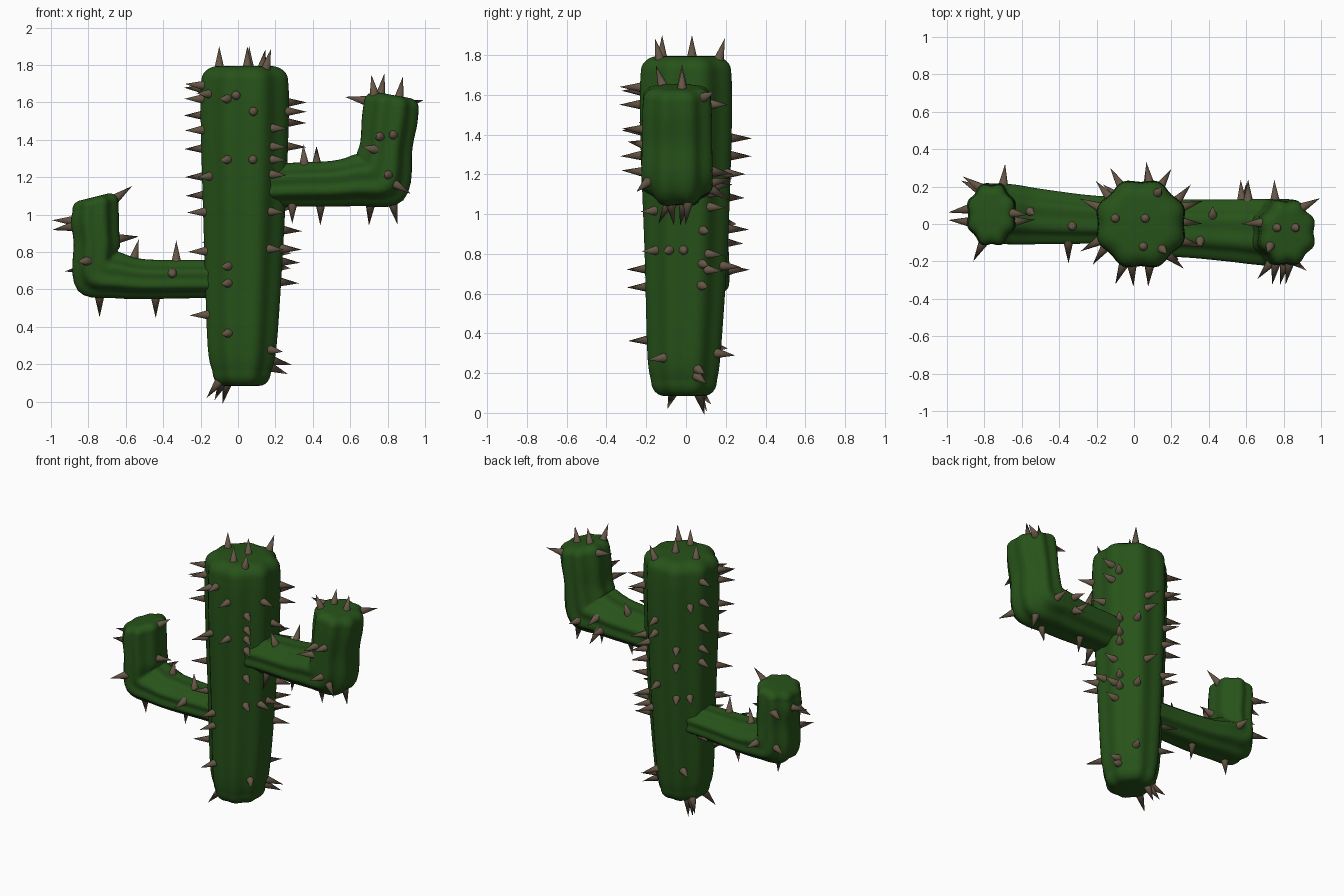
import bpy, bmesh, math
from mathutils import Vector
from mathutils.bvhtree import BVHTree

def material(name, col):
    m = bpy.data.materials.new(name)
    m.diffuse_color = (*col, 1)
    return m

GREEN = material("cactus_green", (0.02, 0.085, 0.01))
BROWN = material("spine_brown", (0.13, 0.092, 0.06))
SEG, LOBES = 64, 8

def finish(bm, name, mat, angle):
    me = bpy.data.meshes.new(name)
    bm.to_mesh(me)
    ob = bpy.data.objects.new(name, me)
    bpy.context.collection.objects.link(ob)
    me.materials.append(mat)
    bpy.ops.object.select_all(action='DESELECT')
    ob.select_set(True)
    bpy.context.view_layer.objects.active = ob
    bpy.ops.object.shade_smooth_by_angle(angle=math.radians(angle))
    return ob

def catmull(rows, steps):
    out = []
    for i in range(len(rows) - 1):
        p = [rows[max(0, min(len(rows) - 1, i + k))] for k in (-1, 0, 1, 2)]
        for s in range(steps):
            t = s / steps
            out.append([0.5 * (2*b + (c-a)*t + (2*a-5*b+4*c-d)*t*t + (3*b-a-3*c+d)*t**3)
                        for a, b, c, d in zip(*p)])
    return out + [list(rows[-1])]

# Ribbed stem swept in the xz plane; row = x, y, z, heading, in-plane radius, y radius
def stem(name, rows, cap, depth):
    path = catmull(rows, 5)
    rings = []
    def rounded(row, sign):
        res = []
        for k in range(1, 7):
            a = math.radians(15 * k)
            r = list(row)
            h = math.radians(r[3])
            r[0] += sign * cap * math.sin(a) * math.cos(h)
            r[2] += sign * cap * math.sin(a) * math.sin(h)
            shrink = 1 - 0.4 * (1 - math.cos(a))
            r[4] *= shrink
            r[5] *= shrink
            res.append(r)
        return res
    rings = rounded(path[0], -1)[::-1] + path + rounded(path[-1], 1)
    bm = bmesh.new()
    loops = []
    for x, y, z, h, ra, rb in rings:
        h = math.radians(h)
        n = Vector((math.sin(h), 0, -math.cos(h)))
        loop = []
        for i in range(SEG):
            t = 2 * math.pi * i / SEG
            f = 1 - depth * (0.5 + 0.5 * math.cos(LOBES * t))
            loop.append(bm.verts.new(Vector((x, y, z)) + n * ra * f * math.cos(t)
                                     + Vector((0, rb * f * math.sin(t), 0))))
        loops.append(loop)
    for a, b in zip(loops, loops[1:]):
        for i in range(SEG):
            j = (i + 1) % SEG
            bm.faces.new((a[i], a[j], b[j], b[i]))
    for loop in (loops[0], loops[-1]):
        c = bm.verts.new(sum((v.co for v in loop), Vector()) / SEG)
        for i in range(SEG):
            bm.faces.new((loop[i], loop[(i + 1) % SEG], c))
    bmesh.ops.recalc_face_normals(bm, faces=bm.faces)
    tree = BVHTree.FromBMesh(bm)
    finish(bm, name, GREEN, 60)
    return tree

# Cone spines, each growing from the nearest surface point toward its tip
def spines(name, tree, tips, length=0.105):
    bm = bmesh.new()
    for tip in tips:
        tip = Vector(tip)
        base = tree.find_nearest(tip)[0]
        d = (tip - base).normalized()
        new = bmesh.ops.create_cone(bm, cap_ends=True, segments=12, radius1=0.027,
                                    radius2=0, depth=length + 0.015)["verts"]
        q = d.to_track_quat('Z', 'Y')
        for v in new:
            v.co = q @ v.co + base + d * (length - 0.015) / 2
    bmesh.ops.remove_doubles(bm, verts=bm.verts, dist=1e-5)
    finish(bm, name, BROWN, 50)

# Stems
trunk = stem("trunk", [
    (0.02, -0.01, 0.16, 90, 0.165, 0.175), (0.022, -0.01, 0.3, 90, 0.195, 0.195),
    (0.03, 0, 0.8, 90, 0.222, 0.22), (0.035, 0, 1.3, 90, 0.243, 0.24),
    (0.036, 0, 1.6, 90, 0.25, 0.245), (0.036, 0, 1.72, 90, 0.245, 0.24)], 0.075, 0.08)
right = stem("right_arm", [
    (0.1, -0.02, 1.15, 0, 0.12, 0.16), (0.3, -0.025, 1.16, 0, 0.125, 0.165),
    (0.5, -0.035, 1.165, 0, 0.13, 0.175), (0.63, -0.04, 1.18, 12, 0.145, 0.185),
    (0.76, -0.045, 1.2, 45, 0.185, 0.19), (0.79, -0.045, 1.35, 83, 0.15, 0.187),
    (0.81, -0.045, 1.5, 82, 0.158, 0.185), (0.82, -0.045, 1.585, 80, 0.157, 0.18)], 0.055, 0.1)
left = stem("left_arm", [
    (-0.05, 0.02, 0.655, 180, 0.108, 0.13), (-0.25, 0.025, 0.655, 180, 0.108, 0.138),
    (-0.5, 0.04, 0.655, 178, 0.113, 0.157), (-0.63, 0.05, 0.67, 165, 0.128, 0.168),
    (-0.75, 0.055, 0.7, 135, 0.16, 0.173), (-0.755, 0.05, 0.85, 97, 0.132, 0.173),
    (-0.765, 0.05, 0.97, 97, 0.137, 0.173), (-0.762, 0.05, 1.05, 104, 0.133, 0.17)], 0.045, 0.1)

# Trunk spines: heights listed per compass angle
sides = {
    -112: [1.62, 1.29, 0.72, 0.63, 0.36], -95: [1.64], -83: [1.55, 1.29],
    -45: [1.46, 1.36, 1.29, 1.21, 1.01, 0.81, 0.26], -20: [1.55, 0.81],
    0: [1.36, 0.81], 20: [1.6, 1.49, 0.91, 0.74, 0.63, 0.18],
    38: [1.55, 1.2, 1.1, 1.03, 0.79, 0.71], 60: [1.2, 0.73, 0.28], 85: [1.38, 1.29, 0.92],
    118: [1.2, 1.08, 0.85], 135: [1.5, 0.85, 0.32], 157: [1.68, 1.53, 1.35, 1.2, 1.1, 0.57],
    205: [1.7, 1.62, 1.45, 1.01, 0.8, 0.46], 222: [1.65, 1.2]}
tips = [(0.03 + 0.36 * math.cos(math.radians(a)), 0.36 * math.sin(math.radians(a)), z)
        for a, zs in sides.items() for z in zs]
tips += [(x, y, 1.9) for x, y in ((-0.1, 0.03), (0.06, 0.03), (0.05, -0.12), (0.15, 0.2), (0.18, -0.16))]
tips += [(-0.16, -0.09, 0.03), (-0.12, 0.1, 0.02), (-0.08, 0.09, 0.0), (0.26, 0.1, 0.15), (-0.15, 0.12, 0.05)]
spines("trunk_spines", trunk, tips)

# Arm spines by tip position
spines("right_arm_spines", right, [
    (0.71, -0.16, 1.77), (0.78, -0.02, 1.74), (0.88, -0.02, 1.73), (0.57, 0.0, 1.63),
    (0.98, 0.13, 1.61), (0.35, -0.12, 1.35), (0.42, 0.08, 1.34), (0.44, -0.03, 0.94),
    (0.70, -0.06, 0.94), (0.85, 0.0, 0.96), (0.29, -0.13, 0.97), (0.81, -0.33, 1.43),
    (0.74, -0.32, 1.42), (0.78, -0.33, 1.22), (0.91, -0.24, 1.12), (0.68, -0.27, 1.36),
    (0.57, 0.24, 1.15), (0.61, 0.24, 1.2), (0.75, 0.24, 1.18), (0.60, 0.2, 1.08)])
spines("left_arm_spines", left, [
    (-1.0, 0.06, 0.97), (-0.98, 0.02, 0.92), (-0.57, 0.05, 1.15), (-0.86, -0.2, 0.75),
    (-0.74, 0.03, 0.46), (-0.44, 0.04, 0.45), (-0.53, 0.05, 0.87), (-0.56, 0.02, 0.88),
    (-0.33, -0.02, 0.86), (-0.35, -0.21, 0.68), (-0.69, 0.31, 0.72), (-0.91, 0.25, 0.95),
    (-0.9, 0.22, 0.7)])
